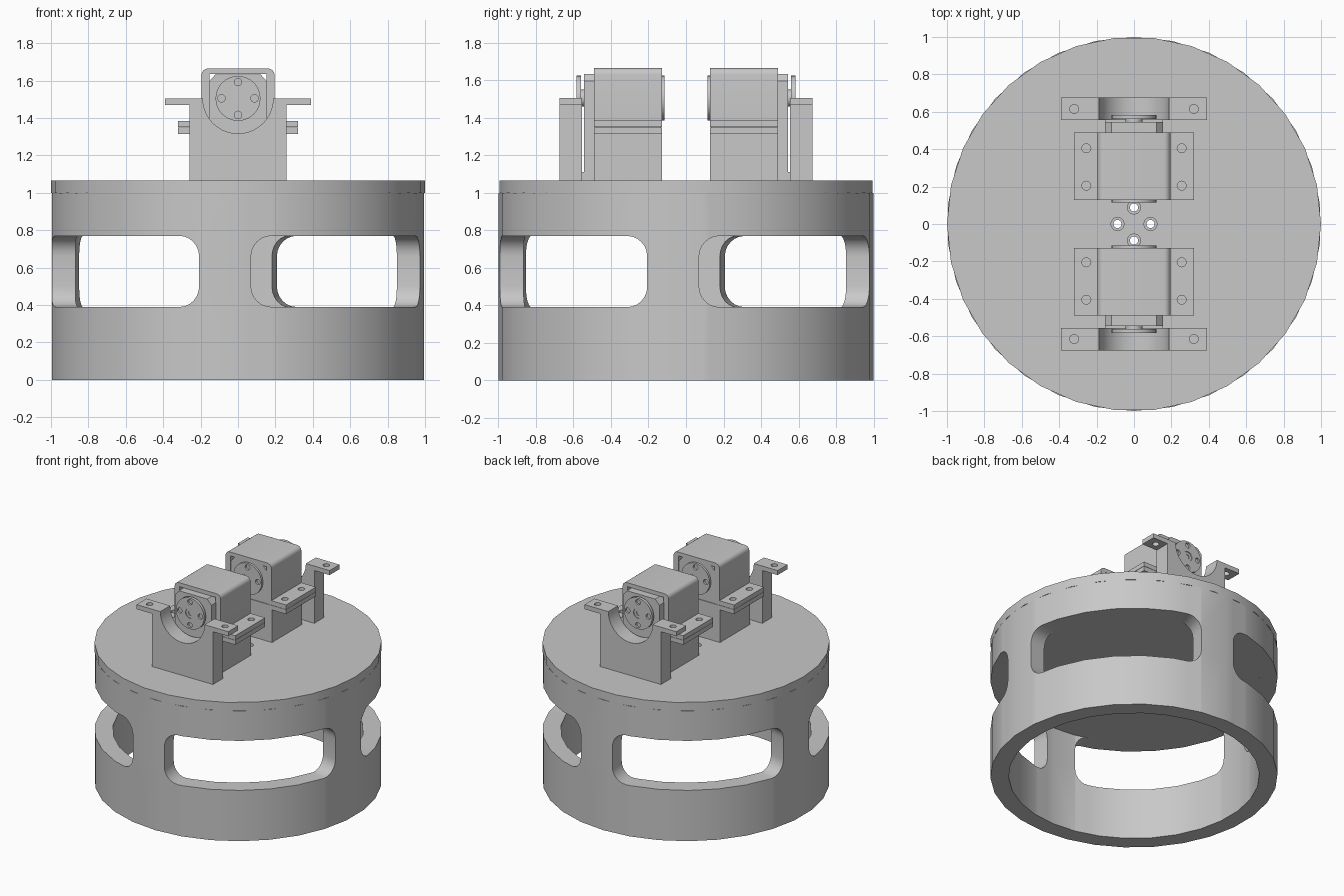
import bpy, bmesh, math
from math import sin, cos, radians, pi
from mathutils import Matrix, Vector

if "Cube" in bpy.data.objects:
    bpy.data.objects.remove(bpy.data.objects["Cube"], do_unlink=True)

GREY = (0.58, 0.58, 0.58, 1)
mat = bpy.data.materials.new("plain grey")
mat.use_nodes = True
mat.diffuse_color = GREY
mat.node_tree.nodes["Principled BSDF"].inputs["Base Color"].default_value = GREY


def finish(bm, name):
    bmesh.ops.remove_doubles(bm, verts=bm.verts, dist=1e-5)
    bmesh.ops.recalc_face_normals(bm, faces=bm.faces)
    me = bpy.data.meshes.new(name)
    bm.to_mesh(me)
    bm.free()
    me.materials.append(mat)
    ob = bpy.data.objects.new(name, me)
    bpy.context.collection.objects.link(ob)
    return ob


def activate(ob):
    bpy.ops.object.select_all(action="DESELECT")
    ob.select_set(True)
    bpy.context.view_layer.objects.active = ob


def smooth(ob):
    activate(ob)
    bpy.ops.object.shade_smooth_by_angle(angle=radians(30))


def prism(name, pts, y0, y1):
    """Extrude an (x, z) outline from y0 to y1."""
    bm = bmesh.new()
    face = bm.faces.new([bm.verts.new((x, y0, z)) for x, z in pts])
    ext = bmesh.ops.extrude_face_region(bm, geom=[face])["geom"]
    bmesh.ops.translate(bm, vec=(0, y1 - y0, 0),
                        verts=[v for v in ext if isinstance(v, bmesh.types.BMVert)])
    return finish(bm, name)


def cylinders(name, centres, r, depth, axis="z", sides=16):
    bm = bmesh.new()
    rot = Matrix.Rotation(pi / 2, 4, "X") if axis == "y" else Matrix()
    for c in centres:
        bmesh.ops.create_cone(bm, cap_ends=True, segments=sides, radius1=r, radius2=r,
                              depth=depth, matrix=Matrix.Translation(Vector(c)) @ rot)
    return finish(bm, name)


def cut(ob, cutter):
    cutter.hide_render = True
    mod = ob.modifiers.new("cut", "BOOLEAN")
    mod.operation, mod.solver, mod.object = "DIFFERENCE", "EXACT", cutter
    activate(ob)
    bpy.ops.object.modifier_apply(modifier=mod.name)
    bpy.data.objects.remove(cutter, do_unlink=True)


# Drum wall: four struts and four rounded windows, built column by column
SLOT0, SLOT1, ZLO, ZHI, TOP, WALL, CORNER = 4, 78, 0.39, 0.77, 1.0, 0.873, 0.11


def polar(a, z, scale):
    r = scale * cos(radians(6)) / cos(radians(a % 12 - 6))
    return (r * sin(radians(a)), -r * cos(radians(a)), z)


def rise(a):
    """Height the rounded corner takes from the window at angle a."""
    d = radians(min(a - SLOT0, SLOT1 - a))
    if d >= CORNER:
        return 0
    return CORNER - math.sqrt(max(0, CORNER ** 2 - (CORNER - d) ** 2))


def drum_wall():
    bm = bmesh.new()

    def quad(*corners):
        bm.faces.new([bm.verts.new(polar(*c)) for c in corners])

    def slab(a, b, za0, zb0, za1, zb1, low=True, high=True):
        for s in (1, WALL):
            quad((a, za0, s), (b, zb0, s), (b, zb1, s), (a, za1, s))
        if low:
            quad((a, za0, 1), (b, zb0, 1), (b, zb0, WALL), (a, za0, WALL))
        if high:
            quad((a, za1, 1), (b, zb1, 1), (b, zb1, WALL), (a, za1, WALL))

    corner = [math.degrees(CORNER * (1 - cos(i * pi / 12))) for i in range(7)]
    for k in range(4):
        base = 90 * k
        facets = [t - base for t in range(0, 480, 12)]
        inside = [f for f in facets if SLOT0 + 7 < f < SLOT1 - 7]
        slot = sorted([SLOT0 + c for c in corner] + [SLOT1 - c for c in corner] + inside)
        for a, b in zip(slot, slot[1:]):
            ra, rb = rise(a), rise(b)
            slab(a + base, b + base, 0, 0, ZLO + ra, ZLO + rb)
            slab(a + base, b + base, ZHI - ra, ZHI - rb, TOP, TOP)
        end = SLOT0 + 90
        strut = [SLOT1] + [f for f in facets if SLOT1 < f < end] + [end]
        tiers = [0, ZLO + CORNER, ZHI - CORNER, TOP]
        for a, b in zip(strut, strut[1:]):
            for i in range(3):
                slab(a + base, b + base, tiers[i], tiers[i], tiers[i + 1], tiers[i + 1],
                     i == 0, i == 2)
        for a in (SLOT0 + base, SLOT1 + base):
            quad((a, tiers[1], 1), (a, tiers[2], 1), (a, tiers[2], WALL), (a, tiers[1], WALL))
    return finish(bm, "drum_wall")


smooth(drum_wall())

# Top disc and the solid ceiling under it, with four counterbored holes
DECK = 1.065
ring = [(0.088 * cos(i * pi / 2), 0.088 * sin(i * pi / 2)) for i in range(4)]
disc = cylinders("top_disc", [(0, 0, (TOP + DECK) / 2)], 1, DECK - TOP, sides=30)
ceiling = cylinders("ceiling", [(0, 0, (ZHI + TOP) / 2)], WALL + 0.004, TOP - ZHI, sides=30)
for plate in (disc, ceiling):
    plate.data.transform(Matrix.Rotation(pi / 2, 4, "Z"))
    cut(plate, cylinders("hole_cutter", [(x, y, TOP) for x, y in ring], 0.022, 0.8))
cut(disc, cylinders("bore_cutter", [(x, y, DECK) for x, y in ring], 0.035, 0.05))
smooth(disc)
smooth(ceiling)

AXLE = 1.505


def arc(cx, cz, r, a0, a1, n):
    return [(cx + r * cos(radians(a0 + (a1 - a0) * i / n)),
             cz + r * sin(radians(a0 + (a1 - a0) * i / n))) for i in range(n + 1)]


def mirrored(half):
    return half + [(-x, z) for x, z in reversed(half)]


def drive_horn(name, s, y, depth):
    """Round plate with four holes and a stepped hub bore on its face."""
    horn = cylinders(name, [(0, s * y, AXLE)], 0.12, depth, "y", 32)
    face = abs(y + depth / 2) if y > 0.4 else y - depth / 2
    cut(horn, cylinders("hole_cutter", [(x, s * face, AXLE + z) for x, z in ring],
                        0.02, 0.03, "y"))
    for r, d in ((0.038, 0.012), (0.018, 0.024)):
        cut(horn, cylinders("hub_cutter", [(0, s * face, AXLE)], r, d, "y"))
    smooth(horn)


def motor_unit(side, s):
    def name(part):
        return side + "_" + part

    # Outer cradle with drilled ears and a half-round seat
    outline = [(0.26, DECK), (0.26, 1.47), (0.39, 1.47), (0.39, AXLE)]
    outline += arc(0, AXLE, 0.188, 0, -180, 24)
    outline += [(-0.39, AXLE), (-0.39, 1.47), (-0.26, 1.47), (-0.26, DECK)]
    cradle = prism(name("cradle"), outline, s * 0.675, s * 0.555)
    cut(cradle, cylinders("hole_cutter", [(x, s * 0.615, 1.49) for x in (-0.32, 0.32)],
                          0.024, 0.2))
    smooth(cradle)

    # Lower holder and clamp cover, bolted together through their ears
    holes = [(x, s * y, 1.35) for x in (-0.255, 0.255) for y in (0.205, 0.405)]
    lower = [(0.2, DECK), (0.2, 1.315), (0.32, 1.315), (0.32, 1.349)]
    holder = prism(name("holder"), mirrored(lower), s * 0.49, s * 0.127)
    outer = [(0.153, 1.351), (0.32, 1.351), (0.32, 1.385), (0.195, 1.385)]
    outer += arc(0.16, 1.63, 0.035, 0, 90, 6)
    inner = [(-0.153, 1.635), (0.153, 1.635)]
    cover = prism(name("cover"), mirrored(outer) + inner, s * 0.49, s * 0.127)
    for part in (holder, cover):
        cut(part, cylinders("hole_cutter", holes, 0.024, 0.3))
        smooth(part)

    # Motor with chamfered top corners, resting on a foot
    half = [(0.155, 1.11), (0.155, 1.595), (0.12, 1.634)]
    prism(name("motor"), mirrored(half), s * 0.545, s * 0.132)
    prism(name("foot"), mirrored([(0.155, DECK), (0.155, 1.11)]), s * 0.555, s * 0.49)

    # Shaft, with a drive horn outside and an idler horn at the inner end
    smooth(cylinders(name("shaft"), [(0, s * 0.55, AXLE)], 0.045, 0.04, "y", 24))
    drive_horn(name("drive_horn"), s, 0.572, 0.022)
    drive_horn(name("idler_horn"), s, 0.126, 0.022)


motor_unit("front", -1)
motor_unit("back", 1)
